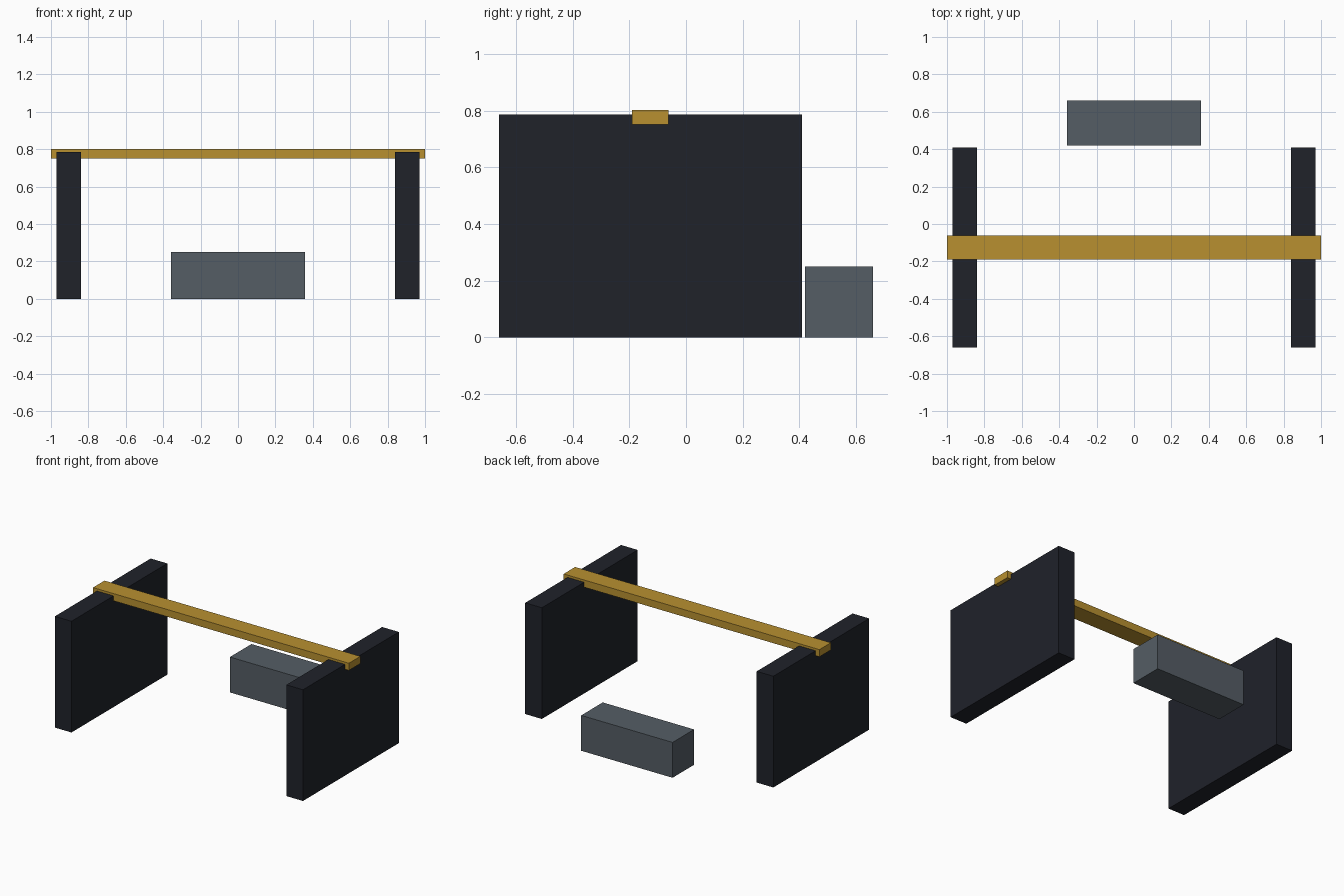
import bpy

if "Cube" in bpy.data.objects:
    bpy.data.objects.remove(bpy.data.objects["Cube"])


def material(name, rgb):
    mat = bpy.data.materials.new(name)
    mat.diffuse_color = (*rgb, 1)
    mat.use_nodes = True
    mat.node_tree.nodes["Principled BSDF"].inputs["Base Color"].default_value = mat.diffuse_color
    return mat


def box(name, x, y, z, mat):
    """Box spanning the (min, max) ranges on each axis."""
    spans = (x, y, z)
    bpy.ops.mesh.primitive_cube_add(size=1, location=[(a + b) / 2 for a, b in spans])
    obj = bpy.context.object
    obj.name = name
    obj.scale = [b - a for a, b in spans]
    bpy.ops.object.transform_apply(location=False, rotation=False, scale=True)
    obj.data.materials.append(mat)
    return obj


dark = material("dark_panel", (0.014, 0.016, 0.023))
gold = material("gold_bar", (0.48, 0.28, 0.03))
slate = material("slate_block", (0.09, 0.11, 0.13))

# Two upright side panels, mirrored about x = 0
for side, (x0, x1) in (("left", (-0.97, -0.84)), ("right", (0.84, 0.97))):
    box(side + "_panel", (x0, x1), (-0.66, 0.41), (0, 0.786), dark)

# Crossbar let into the panel tops, with short overhangs
box("crossbar", (-1, 1), (-0.19, -0.062), (0.751, 0.802), gold)

# Low block behind the panels
box("rear_block", (-0.357, 0.357), (0.42, 0.66), (0, 0.25), slate)
